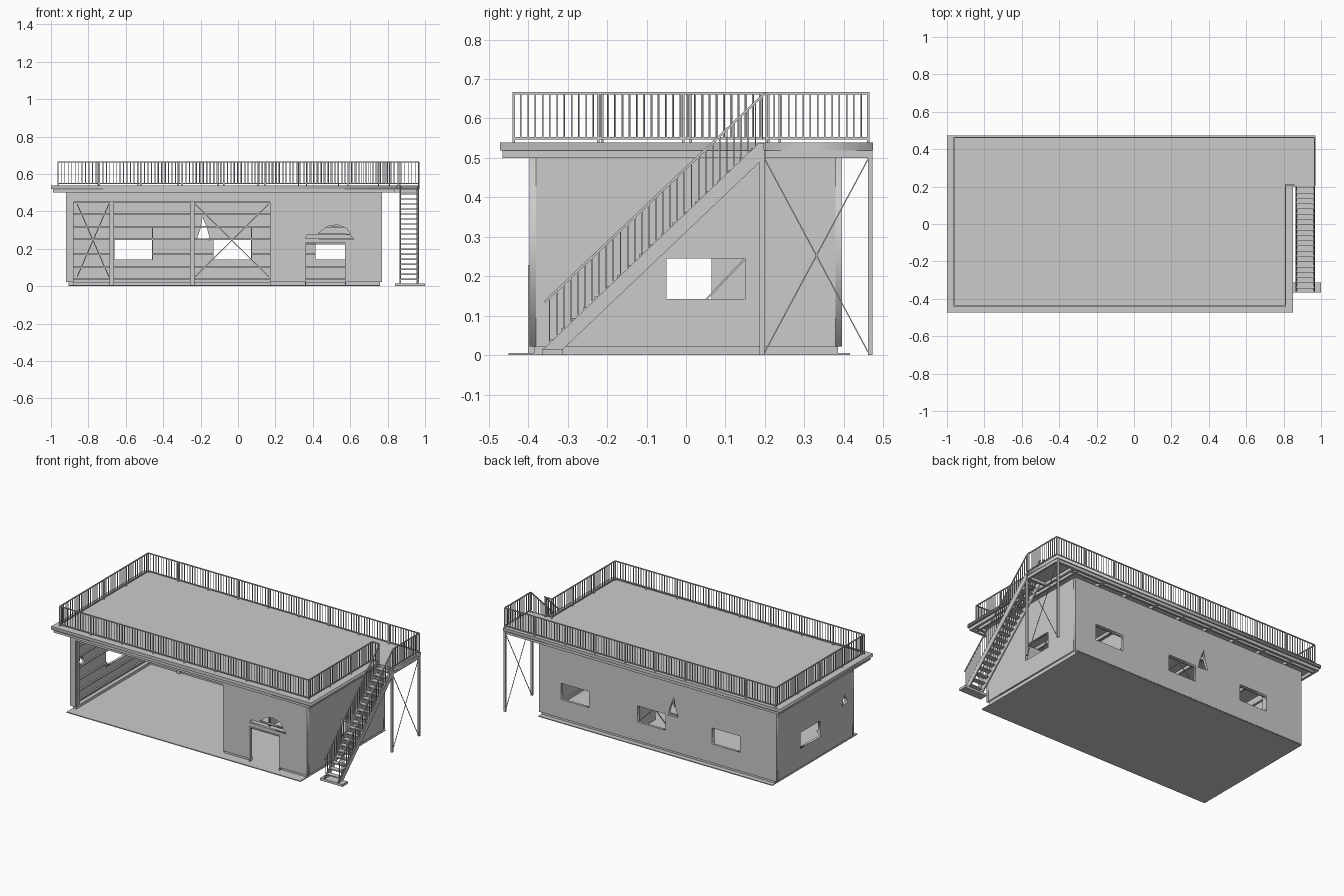
import bpy, bmesh
from mathutils import Vector, Matrix


def finish(name, bm):
    me = bpy.data.meshes.new(name)
    bm.to_mesh(me)
    bm.free()
    ob = bpy.data.objects.new(name, me)
    bpy.context.collection.objects.link(ob)
    return ob


def box(bm, x0, x1, y0, y1, z0, z1):
    m = Matrix.Translation(((x0 + x1) / 2, (y0 + y1) / 2, (z0 + z1) / 2)) @ Matrix.Diagonal((x1 - x0, y1 - y0, z1 - z0, 1))
    bmesh.ops.create_cube(bm, size=1, matrix=m)


def boxes(name, *items):
    bm = bmesh.new()
    for it in items:
        box(bm, *it)
    return finish(name, bm)


def bar(bm, a, b, t):
    # square bar between two points
    a, b = Vector(a), Vector(b)
    d = b - a
    m = Matrix.Translation((a + b) / 2) @ d.to_track_quat('Z', 'Y').to_matrix().to_4x4() @ Matrix.Diagonal((t, t, d.length, 1))
    bmesh.ops.create_cube(bm, size=1, matrix=m)


def rect(u0, u1, v0, v1):
    return [(u0, v0), (u1, v0), (u1, v1), (u0, v1)]


def panel(name, axis, pos, thick, outlines):
    # flat plate with holes, standing across the given axis
    cu = bpy.data.curves.new(name, 'CURVE')
    cu.dimensions = '2D'
    cu.fill_mode = 'BOTH'
    cu.extrude = thick / 2
    for pts in outlines:
        s = cu.splines.new('POLY')
        s.points.add(len(pts) - 1)
        for p, (u, v) in zip(s.points, pts):
            p.co = (u, v, 0, 1)
        s.use_cyclic_u = True
    tmp = bpy.data.objects.new(name + "_tmp", cu)
    bpy.context.collection.objects.link(tmp)
    dg = bpy.context.evaluated_depsgraph_get()
    me = bpy.data.meshes.new_from_object(tmp.evaluated_get(dg))
    bpy.data.objects.remove(tmp)
    if axis == 'Y':
        m = Matrix(((1, 0, 0, 0), (0, 0, -1, pos), (0, 1, 0, 0), (0, 0, 0, 1)))
    elif axis == 'X':
        m = Matrix(((0, 0, 1, pos), (1, 0, 0, 0), (0, 1, 0, 0), (0, 0, 0, 1)))
    else:
        m = Matrix.Translation((0, 0, pos))
    me.transform(m)
    me.name = name
    ob = bpy.data.objects.new(name, me)
    bpy.context.collection.objects.link(ob)


# ground slab and plinth
boxes("floor_slab", (-.905, .76, -.45, .415, 0, .006))
boxes("plinth",
      (-.905, -.88, -.385, .385, .006, .023), (.745, .76, -.385, .385, .006, .023),
      (-.905, .76, .37, .385, .006, .023),
      (.17, .36, -.385, -.365, .006, .023), (.575, .76, -.385, -.365, .006, .023))

# walls
WT = .016
front = [(-.92, .022), (-.88, .022), (-.88, .45), (.17, .45), (.17, .022), (.36, .022), (.36, .23),
         (.575, .23), (.575, .022), (.77, .022), (.77, .5), (-.92, .5)]
broken_arch = [(.43, .283), (.60, .28), (.58, .31), (.53, .328), (.48, .32)]
broken_slit = [(.36, .255), (.62, .25), (.60, .274), (.37, .275)]
panel("front_wall", 'Y', -.388, WT, [front, broken_arch, broken_slit])
wins = [(-.66, -.46), (-.13, .07), (.415, .615)]
back_hole = [(-.22, .25), (-.15, .245), (-.165, .31), (-.19, .37), (-.2, .31)]
panel("back_wall", 'Y', .387, WT,
      [rect(-.92, .77, .022, .5), back_hole] + [rect(a, b, .143, .247) for a, b in wins])
side_hole = [(-.33, .26), (-.27, .255), (-.3, .32)]
side = rect(-.38, .379, .022, .5)
panel("right_wall", 'X', .762, WT, [side, rect(-.05, .15, .143, .245)])
panel("left_wall", 'X', -.912, WT, [side, rect(-.05, .15, .143, .245), side_hole])
panel("partition_wall", 'X', .178, WT,
      [[(-.38, .006), (-.145, .006), (-.145, .26), (.065, .26), (.065, .006), (.379, .006), (.379, .5), (-.38, .5)]])

# door frame
boxes("door_frame", (.357, .364, -.4, -.38, .006, .226), (.571, .578, -.4, -.38, .006, .226),
      (.357, .578, -.4, -.38, .222, .228))

# inside columns, wall rails and cross braces
boxes("columns", *[(x - .012, x + .012, .355, .379, .006, .5) for x in (-.675, -.245)],
      (-.904, -.88, .355, .379, .006, .5), (-.904, -.88, -.38, -.356, .006, .5))
rails = []
for z in (.04, .1, .17, .25, .318, .385, .45):
    if z == .17:
        for a, b in ((-.9, -.66), (-.46, -.13), (.07, .415), (.615, .755)):
            rails.append((a, b, .369, .379, z - .004, z + .004))
        rails += [(-.904, -.894, -.38, -.05, z - .004, z + .004), (-.904, -.894, .15, .379, z - .004, z + .004)]
    else:
        rails += [(-.904, .755, .369, .379, z - .004, z + .004), (-.904, -.894, -.38, .379, z - .004, z + .004)]
rails += [(x - .003, x + .003, .369, .379, .14, .31) for x in (-.457, .073)]
boxes("wall_rails", *rails)
bm = bmesh.new()
for a, b in ((-.86, -.69), (-.23, .165)):
    bar(bm, (a, .365, .05), (b, .365, .44), .005)
    bar(bm, (a, .365, .44), (b, .365, .05), .005)
bar(bm, (.75, .05, .14), (.75, .15, .245), .005)
finish("inside_braces", bm)

# roof deck with landing, edge beams and joists
panel("roof_deck", 'Z', .529, .02,
      [[(-1, -.472), (.85, -.472), (.85, .2), (.97, .2), (.97, .474), (-1, .474)]])
boxes("edge_beams", (-.99, .84, -.465, -.45, .5, .519), (-.99, .965, .452, .467, .5, .519),
      (-.99, -.975, -.45, .452, .5, .519), (.825, .84, -.45, .452, .5, .519),
      (.84, .965, .2, .212, .5, .519), (.955, .967, .212, .452, .5, .519))
boxes("joists", *[(-.8 + i * .2 - .006, -.8 + i * .2 + .006, -.45, .452, .5, .519) for i in range(9)],
      *[(-.975, .825, y - .006, y + .006, .502, .519) for y in (-.425, .425)])

# roof railing
Z0, Z1, DECK = .55, .664, .538
bm = bmesh.new()
path = [(.855, .208), (.81, .208), (.81, -.437), (-.963, -.437), (-.963, .462), (.966, .462), (.966, .205)]
for (ax, ay), (bx, by) in zip(path, path[1:]):
    a, b = Vector((ax, ay, 0)), Vector((bx, by, 0))
    L = (b - a).length
    for z, t in ((Z0, .006), (Z1, .006)):
        bar(bm, a + Vector((0, 0, z)), b + Vector((0, 0, z)), t)
    n = max(1, round(L / .0185))
    for i in range(n):
        p = a.lerp(b, i / n)
        bar(bm, (p.x, p.y, Z0), (p.x, p.y, Z1), .0035)
    n = max(1, round(L / .214))
    for i in range(n + 1):
        p = a.lerp(b, i / n)
        bar(bm, (p.x, p.y, DECK), (p.x, p.y, Z1), .0065)
finish("roof_railing", bm)

# outside stair: stringers, treads, foot pad
string = [(-.362, .015), (-.312, .015), (.198, .5), (.198, .538), (.185, .538)]
for nm, x in (("left", .867), ("right", .965)):
    panel(nm + "_stringer", 'X', x, .008, [string])
N = 19
boxes("stair_treads", *[(.87, .962, -.345 + i * .0283, -.345 + i * .0283 + .03, .034 + i * .0268, .041 + i * .0268)
                        for i in range(N)])
boxes("stair_foot", (.84, 1, -.365, -.312, 0, .015))

# stair handrails
bm = bmesh.new()
for x in (.867, .965):
    bar(bm, (x, -.358, .135), (x, .2, .664), .006)
    for i in range(31):
        y = -.346 + i * .018
        z = .135 + (y + .358) * .948
        bar(bm, (x, y, z - .112), (x, y, z), .0035)
finish("stair_railing", bm)

# landing posts and cross brace
boxes("landing_posts", (.955, .967, .186, .199, 0, .52), (.955, .967, .461, .473, 0, .52))
bm = bmesh.new()
bar(bm, (.961, .198, .005), (.961, .463, .5), .003)
bar(bm, (.961, .198, .5), (.961, .463, .005), .003)
finish("landing_brace", bm)
